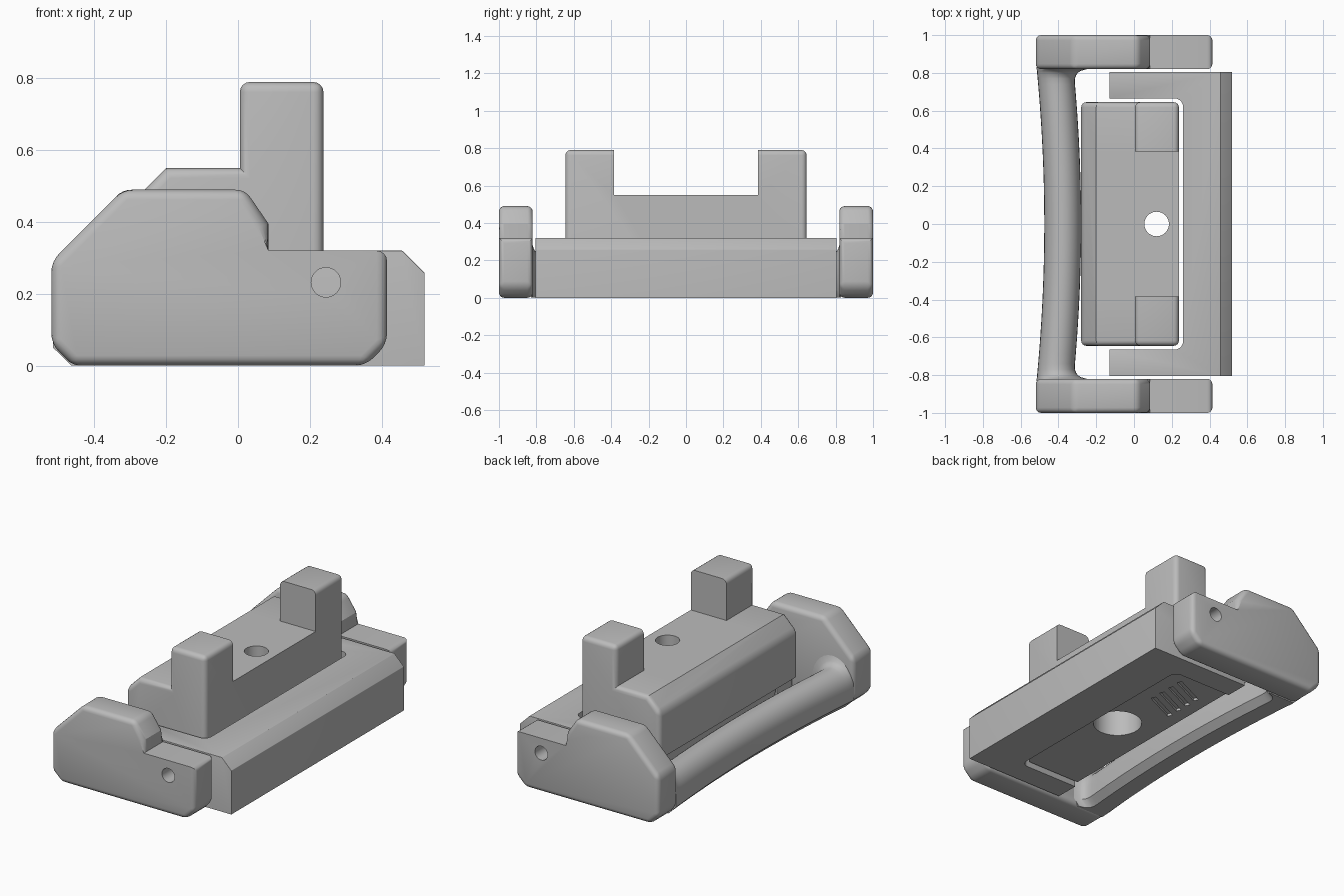
import bpy, bmesh, math
from mathutils import Vector, Matrix

old = bpy.data.objects.get("Cube")
if old:
    bpy.data.objects.remove(old, do_unlink=True)

COLOR = (0.5, 0.5, 0.5, 1)
grey = bpy.data.materials.new("plain grey")
grey.use_nodes = True
grey.diffuse_color = COLOR
grey.node_tree.nodes["Principled BSDF"].inputs["Base Color"].default_value = COLOR


def finish(name, bm):
    bmesh.ops.recalc_face_normals(bm, faces=bm.faces)
    mesh = bpy.data.meshes.new(name)
    bm.to_mesh(mesh)
    bm.free()
    mesh.materials.append(grey)
    obj = bpy.data.objects.new(name, mesh)
    bpy.context.collection.objects.link(obj)
    return obj


def prism(points, axis, low, high):
    """Extrude an outline (x,z along y, or x,y along z) into a solid."""
    bm = bmesh.new()
    place = (lambda a, b, h: (a, h, b)) if axis == "y" else (lambda a, b, h: (a, b, h))
    face = bm.faces.new([bm.verts.new(place(a, b, low)) for a, b in points])
    new = bmesh.ops.extrude_face_region(bm, geom=[face])["geom"]
    shift = Vector(place(0, 0, high - low))
    bmesh.ops.translate(bm, vec=shift, verts=[v for v in new if isinstance(v, bmesh.types.BMVert)])
    bmesh.ops.recalc_face_normals(bm, faces=bm.faces)
    return bm


def round_edges(bm, width, rule, segments=4, min_angle=35):
    edges = [e for e in bm.edges if e.calc_face_angle(0) > math.radians(min_angle)
             and rule((e.verts[0].co + e.verts[1].co) / 2)]
    bmesh.ops.bevel(bm, geom=edges, offset=width, segments=segments, profile=0.5,
                    affect="EDGES", clamp_overlap=True)


def cut(obj, bm):
    cutter = finish("cutter", bm)
    cutter.hide_render = True
    mod = obj.modifiers.new("cut", "BOOLEAN")
    mod.operation, mod.solver, mod.object = "DIFFERENCE", "EXACT", cutter
    select(obj)
    bpy.ops.object.modifier_apply(modifier=mod.name)
    bpy.data.objects.remove(cutter, do_unlink=True)


def select(obj):
    bpy.ops.object.select_all(action="DESELECT")
    obj.select_set(True)
    bpy.context.view_layer.objects.active = obj


def smooth(obj):
    select(obj)
    bpy.ops.object.shade_smooth_by_angle(angle=math.radians(32))


def rod(radius, center, depth, along_y=False):
    bm = bmesh.new()
    turn = Matrix.Rotation(math.pi / 2, 4, "X") if along_y else Matrix()
    bmesh.ops.create_cone(bm, cap_ends=True, segments=40, radius1=radius, radius2=radius,
                          depth=depth, matrix=Matrix.Translation(center) @ turn)
    return bm


def box(center, size, turn=0):
    bm = bmesh.new()
    bmesh.ops.create_cube(bm, size=1, matrix=Matrix.Translation(center)
                          @ Matrix.Rotation(turn, 4, "Z") @ Matrix.Diagonal((*size, 1)))
    return bm


# Side plates of the handle, each with a pin hole
plate_outline = [(-.46, 0), (-.52, .06), (-.52, .29), (-.32, .49), (.02, .49),
                 (.085, .395), (.085, .32), (.415, .32), (.415, .06), (.355, 0)]
for side, name in ((1, "left_side_plate"), (-1, "right_side_plate")):
    low, high = sorted((side * .82, side))
    bm = prism(plate_outline, "y", low, high)
    step = lambda c: .08 < c.x < .4 and .3 < c.z < .34
    round_edges(bm, .028, lambda c: not step(c))
    plate = finish(name, bm)
    cut(plate, rod(.041, (.245, side * .91, .232), .4, True))
    smooth(plate)


# Curved grip bar, flaring into the plates
def grip_section(y):
    bow = 1 - (y / .82) ** 2
    t = max(0, (abs(y) - .75) / .07)
    flare = 1 - math.sqrt(max(0, 1 - t * t))
    outer, inner = -.515 + .04 * bow, -.32 + .04 * bow + .07 * flare
    top, mid, half = .23 + .05 * flare, (outer + inner) / 2, (inner - outer) / 2
    shoulder = .12
    ring = [(outer + .05, 0), (outer, .05)]
    for i in range(15):
        a = math.pi * (1 - i / 14)
        ring.append((mid + half * math.cos(a), shoulder + (top - shoulder) * math.sin(a)))
    return ring + [(inner, .04), (inner - .04, 0)]


stations = [-.83 + .06 * i / 6 for i in range(7)] + [-.74 + 1.48 * i / 28 for i in range(29)]
stations += [-y for y in reversed(stations[:7])]
bm = bmesh.new()
rings = [[bm.verts.new((x, y, z)) for x, z in grip_section(max(-.82, min(.82, y)))]
         for y in stations]
for ring in rings:
    for v in ring:
        v.co.z = max(v.co.z, .001)
for a, b in zip(rings, rings[1:]):
    for i in range(len(a)):
        j = (i + 1) % len(a)
        bm.faces.new((a[i], a[j], b[j], b[i]))
bm.faces.new(rings[0])
bm.faces.new(rings[-1])
smooth(finish("grip_bar", bm))

# C-shaped base with two arms and a chamfered rear edge
half_plan = [(.52, .805), (-.13, .805), (-.13, .665), (.215, .665)]
half_plan += [(.215 + .045 * math.sin(a), .62 + .045 * math.cos(a))
              for a in (math.pi * i / 12 for i in range(1, 7))]
plan = half_plan + [(x, -y) for x, y in reversed(half_plan)]
bm = prism(plan, "z", 0, .32)
round_edges(bm, .062, lambda c: c.x > .51 and c.z > .31, 1)
round_edges(bm, .028, lambda c: c.z > .01 and not (c.x > .2 and abs(c.y) < .7 and c.x < .4))
smooth(finish("base_frame", bm))

# Centre block with two posts and a hollowed underside toward the grip
block_outline = [(.238, .02), (.238, .79), (.005, .79), (.005, .55), (-.2, .55),
                 (-.28, .47), (-.28, .2)]
block_outline += [(-.28 + .15 * math.sin(a), .05 + .15 * math.cos(a))
                  for a in (math.pi * i / 16 for i in range(1, 9))]
block_outline.append((-.13, .02))
bm = prism(block_outline, "y", -.645, .645)
round_edges(bm, .028, lambda c: c.z > .25 and not (c.x < .1 and abs(c.z - .55) < .01 and abs(c.y) < .6))
block = finish("centre_block", bm)
cut(block, box((0, 0, .75), (1, .77, .4)))
cut(block, rod(.065, (.12, 0, .4), 1))
cut(block, rod(.135, (.12, 0, .1), .4))

# Slanted grooves on the underside
for i in range(4):
    cut(block, box((.05, .3 + .075 * i, .02), (.22, .03, .03), math.radians(25)))
smooth(block)
